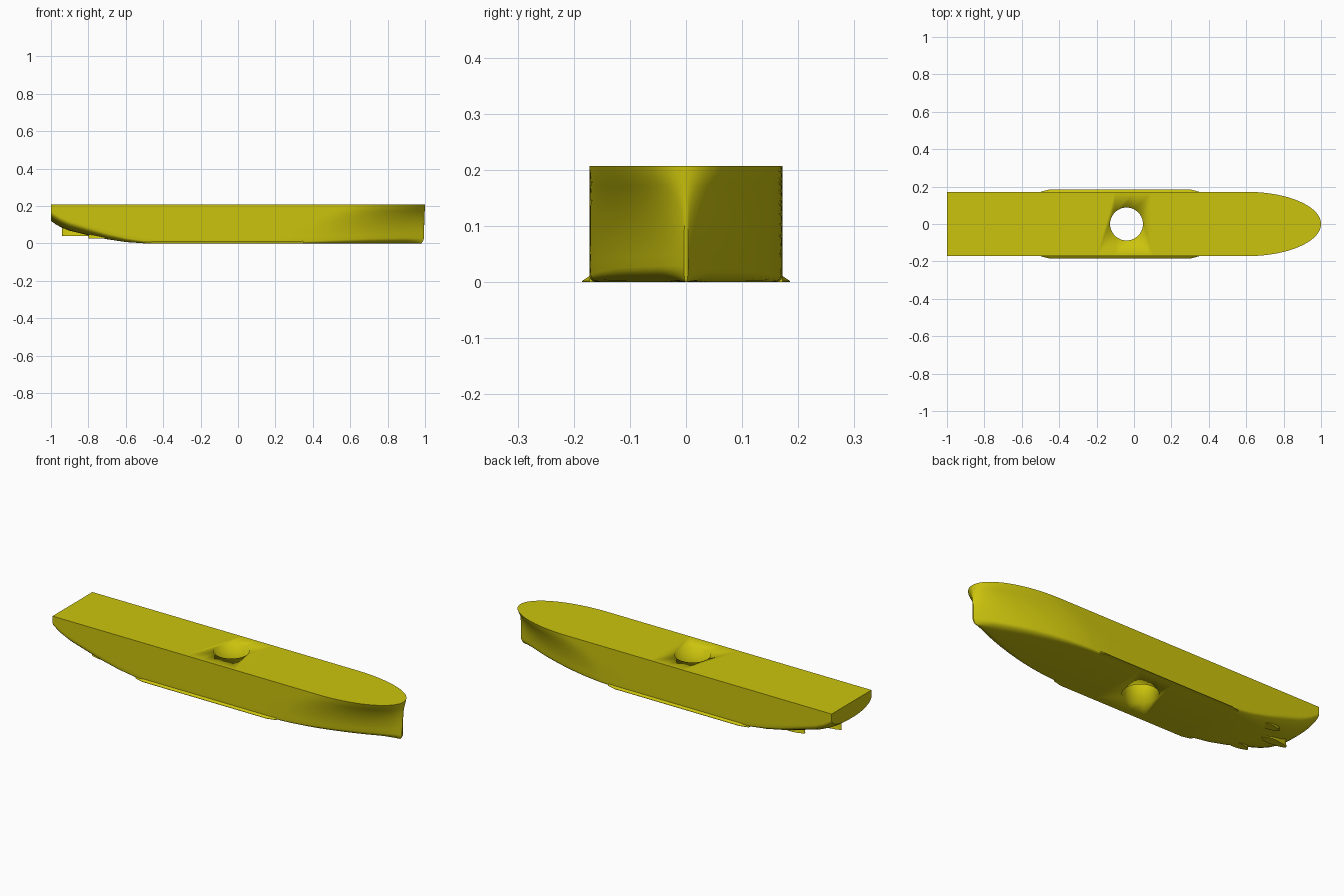
import bpy, bmesh, math

if "Cube" in bpy.data.objects:
    bpy.data.objects.remove(bpy.data.objects["Cube"], do_unlink=True)

BEAM, HEIGHT = 0.172, 0.207

yellow = bpy.data.materials.new("hull yellow")
yellow.use_nodes = True
colour = (0.6, 0.55, 0.004, 1)
yellow.diffuse_color = colour
yellow.node_tree.nodes["Principled BSDF"].inputs["Base Color"].default_value = colour


def finish(bm, name, angle=30):
    bmesh.ops.remove_doubles(bm, verts=bm.verts, dist=0.0002)
    bmesh.ops.recalc_face_normals(bm, faces=bm.faces)
    mesh = bpy.data.meshes.new(name)
    bm.to_mesh(mesh)
    bm.free()
    mesh.materials.append(yellow)
    obj = bpy.data.objects.new(name, mesh)
    bpy.context.collection.objects.link(obj)
    bpy.ops.object.select_all(action="DESELECT")
    obj.select_set(True)
    bpy.context.view_layer.objects.active = obj
    bpy.ops.object.shade_smooth_by_angle(angle=math.radians(angle))
    return obj


def bridge(bm, rings):
    for a, b in zip(rings, rings[1:]):
        for i in range(len(a)):
            k = (i + 1) % len(a)
            bm.faces.new((a[i], a[k], b[k], b[i]))
    bm.faces.new(rings[0])
    bm.faces.new(rings[-1])


def lookup(x, table):
    for (x0, v0), (x1, v1) in zip(table, table[1:]):
        if x <= x1:
            return v0 + (v1 - v0) * (x - x0) / (x1 - x0)
    return table[-1][1]


# Centreline rise of the stern, and height of the bilge above it
KEEL = [(-1, 0.12), (-0.96, 0.092), (-0.9, 0.068), (-0.8, 0.043), (-0.7, 0.022),
        (-0.6, 0.007), (-0.5, 0), (1, 0)]
BILGE = [(-1, 0.05), (-0.8, 0.04), (-0.6, 0.022), (-0.45, 0.008), (0.3, 0.008),
         (0.7, 0.025), (1, 0.03)]
ROUND = [(-1, 0.165), (-0.8, 0.11), (-0.6, 0.05), (-0.45, 0.008), (0.3, 0.008),
         (0.7, 0.04), (1, 0.05)]


def half_width(x, z):
    """Rounded deck line that fines into a sharp wedge at the foot."""
    s = min(1, z / 0.2) ** 2
    u = min(1, (1 - x) / (0.68 - 0.28 * s))
    stem = 0.004 * (1 - s)
    return stem + (BEAM - stem) * max(0, 1 - (1 - u) ** 2) ** (1.0 - 0.5 * s)


def section(x):
    keel, rz = lookup(x, KEEL), lookup(x, BILGE)
    pts = []
    for i in range(11):
        z = HEIGHT + (keel + rz - HEIGHT) * i / 10
        pts.append((half_width(x, z), z))
    w = pts[-1][0]
    ry = min(lookup(x, ROUND), w * 0.9)
    for i in range(1, 8):
        a = math.pi / 2 * i / 7
        pts.append((w - ry * (1 - math.cos(a)), keel + rz * (1 - math.sin(a))))
    return pts


# Hull lofted from stern to stem
stations = [-1 + 0.025 * i for i in range(24)] + [-0.4 + 0.1 * i for i in range(8)]
stations += [0.4 + 0.6 * math.sin(math.pi / 2 * i / 36) for i in range(37)]
bm = bmesh.new()
rings = []
for x in stations:
    half = section(x)
    outline = half + [(-y, z) for y, z in reversed(half)]
    ring = []
    for y, z in outline:
        s = min(1, z / 0.2)
        # stem stands just behind the deck tip and rounds at the foot
        cut = 0.006 * (1 - s ** 2) + 0.014 * max(0, 1 - z / 0.03) ** 2
        ring.append(bm.verts.new((x - cut * max(0, (x - 0.4) / 0.6), y, z)))
    rings.append(ring)
bridge(bm, rings)
hull = finish(bm, "hull")

# Round well through the hull
bm = bmesh.new()
bmesh.ops.create_cone(bm, cap_ends=True, segments=64, radius1=0.088, radius2=0.088, depth=1)
bmesh.ops.translate(bm, verts=bm.verts, vec=(-0.04, 0, 0.1))
cutter = finish(bm, "well_cutter")
cutter.hide_render = True
cutter.hide_set(True)
cut = hull.modifiers.new("well", "BOOLEAN")
cut.operation = "DIFFERENCE"
cut.solver = "EXACT"
cut.object = cutter
bpy.context.view_layer.objects.active = hull
hull.select_set(True)
hull.modifiers.move(len(hull.modifiers) - 1, 0)
bpy.ops.object.modifier_apply(modifier="well")
bpy.data.objects.remove(cutter, do_unlink=True)

# Bilge keels along both sides
for side, name in ((1, "left_bilge_keel"), (-1, "right_bilge_keel")):
    bm = bmesh.new()
    rings = []
    for x, out in ((-0.5, 0.172), (-0.45, 0.185), (0.3, 0.185), (0.35, 0.172)):
        profile = ((0.16, 0), (out, 0), (out, 0.002), (0.17, 0.012))
        rings.append([bm.verts.new((x, side * y, z)) for y, z in profile])
    bridge(bm, rings)
    finish(bm, name)


# Leaf-shaped thruster footings, flared towards their flat undersides
def footing(name, aft, fore, y, bottom, top):
    bm = bmesh.new()
    rings = []
    length = fore - aft
    for level, width in ((0, 0.026), (0.12, 0.024), (0.4, 0.015), (1, 0.012)):
        z = bottom + (top - bottom) * level
        ring = []
        for i in range(32):
            a = math.tau * i / 32
            t = 0.5 + 0.5 * math.cos(a)
            w = width * math.sin(a) * (0.6 + 0.5 * t)
            ring.append(bm.verts.new((aft + length * t, y + w, z)))
        rings.append(ring)
    bridge(bm, rings)
    finish(bm, name, 40)


footing("centre_footing", -0.94, -0.79, 0, 0.04, 0.1)
footing("left_footing", -0.8, -0.68, 0.115, 0.027, 0.09)
footing("right_footing", -0.8, -0.68, -0.115, 0.027, 0.09)
